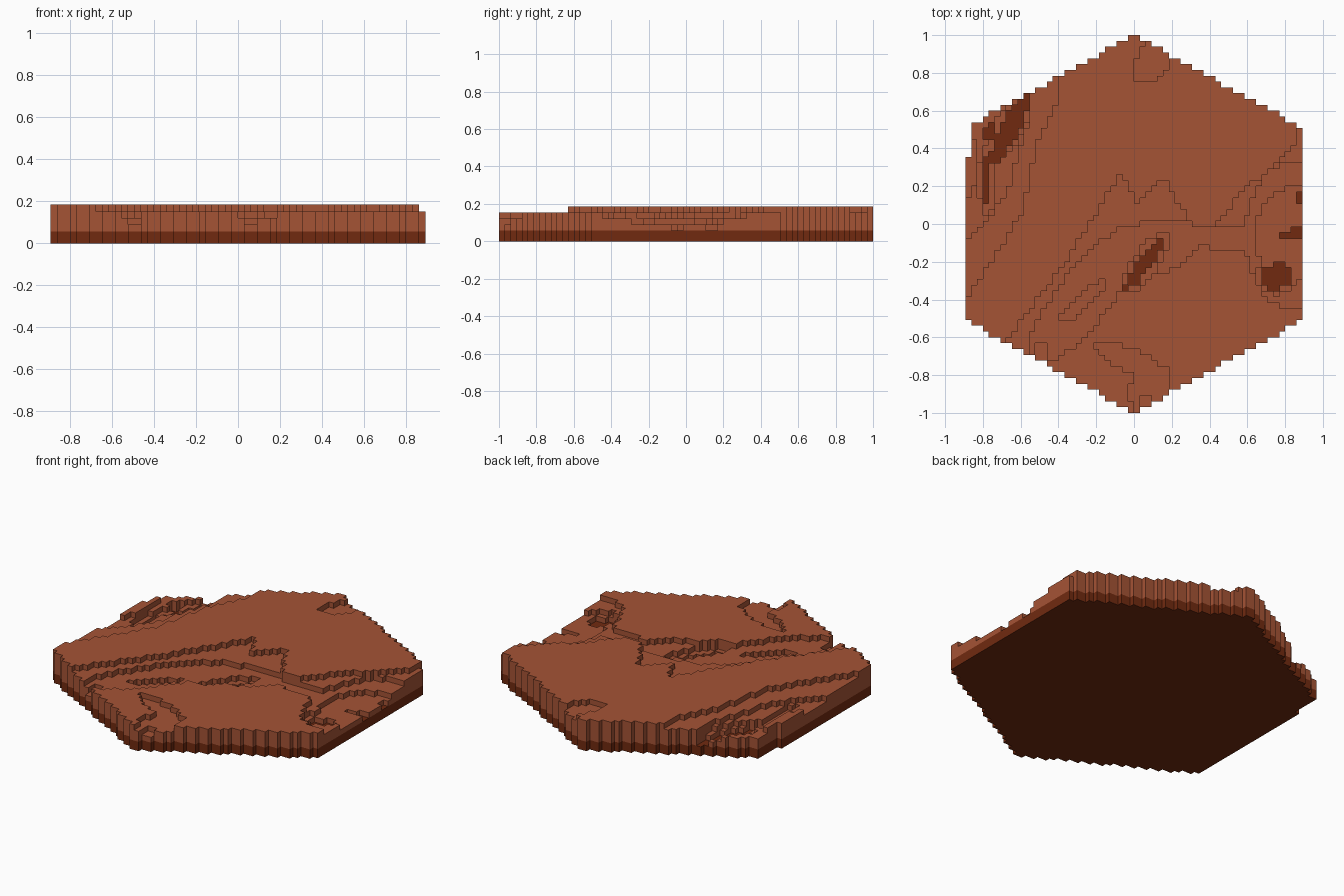
import bpy, bmesh, math

if "Cube" in bpy.data.objects:
    bpy.data.objects.remove(bpy.data.objects["Cube"], do_unlink=True)

# Block grid of the hexagonal tile
COLS, ROWS = 58, 65
CELL = 2.0 / ROWS
BASE, STEP = 0.057, 0.032   # dark slab height and height of one terrace

# Terrace edges as short paths
PLAIN_EDGE = [(-.69, -.64), (-.36, -.2), (-.06, .28), (.01, .1), (.15, .25),
              (.36, -.08), (.55, .14), (.9, .47)]
UPPER_SLOPE_EDGE = [(-.42, -.9), (.05, -.6), (.47, -.5), (.67, -.4)]
LOWER_SLOPE_EDGE = [(-.12, -.9), (.15, -.68), (.6, -.54)]

# Oval hollows, later ones override: level, centre x, y, radius x, y, turn in degrees
HOLLOWS = [
    # central trough with its slit
    (3, -.26, -.38, .45, .14, 52),
    (3, .08, -.13, .28, .14, 15),
    (2, -.27, -.41, .16, .035, 42),
    (2, -.5, -.7, .035, .08),
    (2, .055, -.21, .19, .065, 53),
    (1, .055, -.21, .17, .034, 53),
    # front tip
    (3, .0, -.73, .22, .06, -25),
    (3, .08, -.9, .1, .13),
    (2, .06, -.97, .03, .06),
    # east valley
    (3, .5, -.07, .2, .06),
    (3, .83, -.06, .24, .38),
    (2, .84, -.06, .2, .25),
    (2, .75, -.28, .11, .09),
    (1, .755, -.275, .085, .066, 25),
    (1, .87, -.06, .1, .032),
    (1, .89, .13, .03, .035),
    # north-west chasm and the rim beside it
    (4, -.9, .32, .07, .2),
    (2, -.775, .23, .045, .19),
    (2, -.67, .5, .21, .075, 63),
    (1, -.775, .22, .02, .14),
    (1, -.66, .5, .2, .045, 63),
    (1, -.765, .48, .025, .05),
    # back tip
    (4, .1, .87, .14, .085, 60),
]


def along(path, t):
    """Height of a path at t, held constant past its ends."""
    if t <= path[0][0]:
        return path[0][1]
    for (a, va), (b, vb) in zip(path, path[1:]):
        if t <= b:
            return va + (vb - va) * (t - a) / (b - a)
    return path[-1][1]


def in_oval(x, y, cx, cy, rx, ry, turn=0):
    c, s = math.cos(math.radians(turn)), math.sin(math.radians(turn))
    u, v = (x - cx) * c + (y - cy) * s, (y - cy) * c - (x - cx) * s
    return (u / rx) ** 2 + (v / ry) ** 2 < 1


def terrace(x, y):
    """Terrace level at a point, from 1 (pit) to 5 (plateau)."""
    level = 5
    if x > -.69 and y < along(PLAIN_EDGE, x):
        level = 4
    if x < along(UPPER_SLOPE_EDGE, y):
        level = 4
    if x < along(LOWER_SLOPE_EDGE, y):
        level = 3
    for value, *oval in HOLLOWS:
        if in_oval(x, y, *oval):
            level = value
    return min(level, 4) if x > .87 else level


# Level of every block inside the hexagon, with a nick at the west corner
levels = {}
for i in range(COLS):
    for j in range(ROWS):
        x, y = (i + 0.5 - COLS / 2) * CELL, (j + 0.5 - ROWS / 2) * CELL
        if abs(y) <= 1 - 0.55 * abs(x) and not (x < -.87 and y > .34):
            levels[i, j] = terrace(x, y)


def material(name, color):
    mat = bpy.data.materials.new(name)
    mat.use_nodes = True
    mat.diffuse_color = color
    bsdf = mat.node_tree.nodes["Principled BSDF"]
    bsdf.inputs["Base Color"].default_value = color
    bsdf.inputs["Roughness"].default_value = 0.9
    return mat


def build_blocks(name, mat, floor, tops, capped, has_bottom):
    """Columns from floor to tops, with walls only where they show."""
    bm = bmesh.new()
    cache = {}

    def vert(i, j, z):
        key = (i, j, round(z, 4))
        if key not in cache:
            cache[key] = bm.verts.new(((i - COLS / 2) * CELL, (j - ROWS / 2) * CELL, z))
        return cache[key]

    for (i, j), top in tops.items():
        ring = [(i, j), (i + 1, j), (i + 1, j + 1), (i, j + 1)]
        if (i, j) in capped:
            bm.faces.new([vert(*p, top) for p in ring])
        if has_bottom:
            bm.faces.new([vert(*p, floor) for p in reversed(ring)])
        neighbours = [(i, j - 1), (i + 1, j), (i, j + 1), (i - 1, j)]
        for k, near in enumerate(neighbours):
            low = tops.get(near, floor)
            if low < top:
                a, b = ring[k], ring[(k + 1) % 4]
                bm.faces.new([vert(*a, low), vert(*b, low), vert(*b, top), vert(*a, top)])
    mesh = bpy.data.meshes.new(name)
    bm.to_mesh(mesh)
    bm.free()
    mesh.materials.append(mat)
    bpy.context.collection.objects.link(bpy.data.objects.new(name, mesh))


clay = material("red clay", (0.376, 0.087, 0.036, 1))
dark = material("dark brown earth", (0.165, 0.023, 0.005, 1))

# Dark bottom slab, exposed in the deepest pits
pits = {cell for cell, level in levels.items() if level == 1}
build_blocks("base_slab", dark, 0, {cell: BASE for cell in levels}, pits, True)

# Terraced clay ground on top
ground = {cell: BASE + STEP * (level - 1) for cell, level in levels.items() if level > 1}
build_blocks("terraced_ground", clay, BASE, ground, ground, False)
